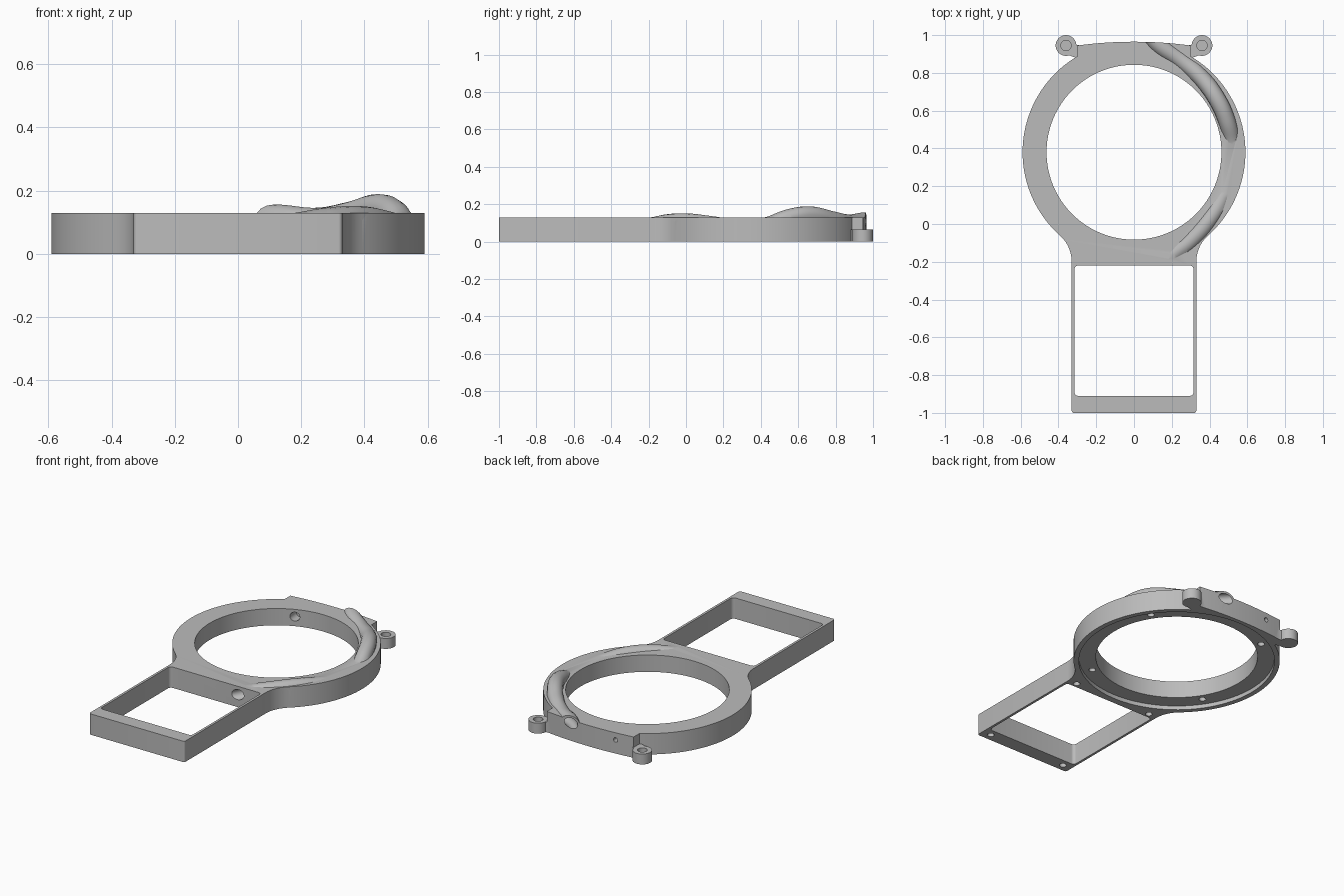
import bpy, bmesh
from math import sin, cos, pi, radians, sqrt, atan2

if "Cube" in bpy.data.objects:
    bpy.data.objects.remove(bpy.data.objects["Cube"], do_unlink=True)

grey = bpy.data.materials.new("plain grey")
grey.use_nodes = True
grey.diffuse_color = (0.5, 0.5, 0.5, 1)
grey.node_tree.nodes["Principled BSDF"].inputs["Base Color"].default_value = (0.5, 0.5, 0.5, 1)

H = 0.13            # plate height
CY = 0.38           # ring centre on y
R_OUT, R_IN = 0.59, 0.463


def add_mesh(name, bm):
    bmesh.ops.remove_doubles(bm, verts=bm.verts, dist=0.00001)
    bmesh.ops.recalc_face_normals(bm, faces=bm.faces)
    me = bpy.data.meshes.new(name)
    bm.to_mesh(me)
    bm.free()
    me.materials.append(grey)
    ob = bpy.data.objects.new(name, me)
    bpy.context.collection.objects.link(ob)
    return ob


def prism(name, pts, z0, z1):
    bm = bmesh.new()
    face = bm.faces.new([bm.verts.new((x, y, z0)) for x, y in pts])
    ext = bmesh.ops.extrude_face_region(bm, geom=[face])
    moved = [v for v in ext["geom"] if isinstance(v, bmesh.types.BMVert)]
    bmesh.ops.translate(bm, verts=moved, vec=(0, 0, z1 - z0))
    return add_mesh(name, bm)


def arc(cx, cy, r, a0, a1, n):
    return [(cx + r * cos(a0 + (a1 - a0) * i / n), cy + r * sin(a0 + (a1 - a0) * i / n))
            for i in range(n + 1)]


def disc(name, x, y, r, z0, z1, n=32):
    return prism(name, arc(x, y, r, 0, 2 * pi, n)[:-1], z0, z1)


def rounded_rect(x0, x1, y0, y1, r):
    pts = []
    for k, (cx, cy) in enumerate([(x1 - r, y1 - r), (x0 + r, y1 - r),
                                  (x0 + r, y0 + r), (x1 - r, y0 + r)]):
        pts += arc(cx, cy, r, k * pi / 2, (k + 1) * pi / 2, 5)
    return pts


def tube(name, path, radius):
    cu = bpy.data.curves.new(name, "CURVE")
    cu.dimensions = "3D"
    cu.bevel_depth, cu.bevel_resolution = radius, 6
    cu.use_fill_caps = True
    sp = cu.splines.new("BEZIER")
    sp.resolution_u = 8
    sp.bezier_points.add(len(path) - 1)
    for p, co in zip(sp.bezier_points, path):
        p.co = co
        p.handle_left_type = p.handle_right_type = "AUTO"
    ob = bpy.data.objects.new(name, cu)
    bpy.context.collection.objects.link(ob)
    bpy.context.view_layer.update()
    me = bpy.data.meshes.new_from_object(ob.evaluated_get(bpy.context.evaluated_depsgraph_get()))
    bm = bmesh.new()
    bm.from_mesh(me)
    bpy.data.objects.remove(ob)
    return add_mesh(name, bm)


def combine(target, other, operation):
    mod = target.modifiers.new("combine", "BOOLEAN")
    mod.operation, mod.object, mod.solver = operation, other, "EXACT"
    bpy.context.view_layer.update()
    dg = bpy.context.evaluated_depsgraph_get()
    me = bpy.data.meshes.new_from_object(target.evaluated_get(dg))
    target.modifiers.clear()
    target.data = me
    bpy.data.objects.remove(other)


# Outline of the ring, filleted neck and rectangular handle
half_w, neck_y, fillet = 0.33, -0.2, 0.187
fx = half_w + fillet
join = atan2(neck_y - CY, fx)
tab_x = 0.3
tab_a = atan2(sqrt(R_OUT ** 2 - tab_x ** 2), tab_x)
side = arc(half_w - 0.012, -0.988, 0.012, -pi / 2, 0, 4)
side += arc(fx, neck_y, fillet, pi, pi + join, 10)
side += arc(0, CY, R_OUT, join, tab_a, 40)[1:]
side += [(tab_x * (1 - i / 8), 0.965 - 0.02 * (1 - i / 8) ** 2) for i in range(9)]
outline = side + [(-x, y) for x, y in reversed(side[:-1])]
body = prism("ring_and_handle", outline, 0, H)

# Mounting ears on the back corners
for s in (-1, 1):
    combine(body, prism("ear_arm", [(s * 0.26, 0.94), (s * 0.28, 0.87), (s * 0.335, 0.89),
                                    (s * 0.39, 0.91), (s * 0.36, 0.96)], 0, 0.065), "UNION")
    combine(body, disc("ear", s * 0.36, 0.945, 0.055, 0, 0.065), "UNION")

# Raised cable duct running round the left side
path = [(0.06, 1.03, 0.11), (0.13, 0.95, 0.11), (0.25, 0.865, 0.1), (0.35, 0.78, 0.118),
        (0.44, 0.66, 0.143), (0.49, 0.55, 0.128), (0.52, 0.43, 0.085), (0.525, 0.3, 0.07),
        (0.47, 0.14, 0.09), (0.39, 0.01, 0.105), (0.3, -0.09, 0.102),
        (0.19, -0.18, 0.085), (0.11, -0.27, 0.07)]
duct = tube("duct", path, 0.046)
combine(duct, prism("duct_limit", outline, 0.03, 0.4), "INTERSECT")
combine(body, duct, "UNION")

# Main openings and the shallow round recess underneath
combine(body, disc("bore", 0, CY, R_IN, -0.1, 0.5, 96), "DIFFERENCE")
combine(body, prism("window", rounded_rect(-0.315, 0.315, -0.91, -0.22, 0.02), -0.1, 0.5), "DIFFERENCE")
combine(body, disc("recess", 0, CY, 0.56, -0.1, 0.025, 96), "DIFFERENCE")
combine(body, tube("tunnel", path, 0.032), "DIFFERENCE")

# Blind holes: ears, handle corners and recess floor
for s in (-1, 1):
    combine(body, disc("ear_hole", s * 0.36, 0.945, 0.028, 0.015, 0.2, 20), "DIFFERENCE")
    for y in (-0.955, -0.19):
        combine(body, disc("magnet_hole", s * 0.27, y, 0.02, -0.1, 0.05, 16), "DIFFERENCE")
for k in range(4):
    a = radians(33 + 90 * k)
    combine(body, disc("floor_hole", 0.505 * cos(a), CY + 0.505 * sin(a), 0.02, -0.1, 0.055, 16),
            "DIFFERENCE")

# Stepped hole through the back wall
combine(body, tube("back_hole", [(-0.165, 0.7, 0.085), (-0.195, 1.1, 0.085)], 0.014), "DIFFERENCE")
combine(body, tube("back_counterbore", [(-0.165, 0.7, 0.085), (-0.178, 0.87, 0.085)], 0.028), "DIFFERENCE")

# Shading
bpy.ops.object.select_all(action="DESELECT")
body.select_set(True)
bpy.context.view_layer.objects.active = body
bpy.ops.object.shade_smooth_by_angle(angle=radians(30))
